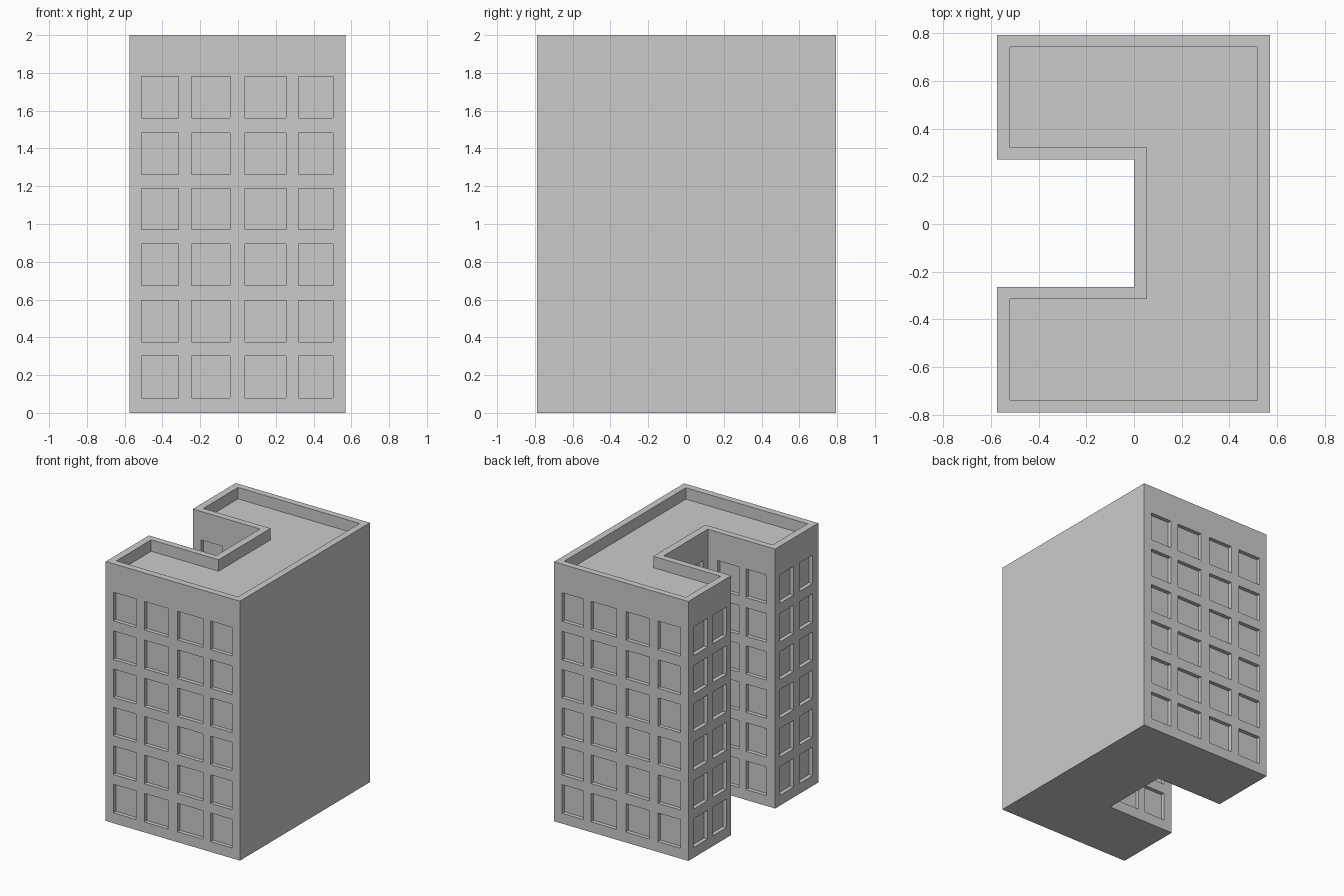
import bpy, bmesh

if "Cube" in bpy.data.objects:
    bpy.data.objects.remove(bpy.data.objects["Cube"])

DEPTH, OUT = 0.03, 0.02  # window recess and cutter overshoot
ROWS = [(0.08, 0.30), (0.375, 0.595), (0.675, 0.893), (0.97, 1.188), (1.262, 1.482), (1.56, 1.78)]


def prism(bm, profile, z0, z1):
    """Extrude a counter-clockwise profile from z0 to z1."""
    face = bm.faces.new([bm.verts.new((x, y, z0)) for x, y in profile])
    geom = bmesh.ops.extrude_face_region(bm, geom=[face], use_keep_orig=True)["geom"]
    bmesh.ops.translate(bm, vec=(0, 0, z1 - z0),
                        verts=[v for v in geom if isinstance(v, bmesh.types.BMVert)])


def make(name, bm):
    bmesh.ops.recalc_face_normals(bm, faces=bm.faces)
    mesh = bpy.data.meshes.new(name)
    bm.to_mesh(mesh)
    bm.free()
    ob = bpy.data.objects.new(name, mesh)
    bpy.context.collection.objects.link(ob)
    return ob


def u_shape(x0, x1, y0, y1, nx, ny0, ny1):
    """U-shaped plan with its courtyard open towards -x."""
    return [(x0, y0), (x1, y0), (x1, y1), (x0, y1),
            (x0, ny1), (nx, ny1), (nx, ny0), (x0, ny0)]


def box(bm, x0, x1, y0, y1, z0, z1):
    prism(bm, [(x0, y0), (x1, y0), (x1, y1), (x0, y1)], z0, z1)


# building body
bm = bmesh.new()
prism(bm, u_shape(-0.575, 0.57, -0.79, 0.793, 0.0, -0.265, 0.27), 0, 2)
building = make("building", bm)

# sunken roof inside the parapet
cut = bmesh.new()
prism(cut, u_shape(-0.52, 0.518, -0.738, 0.743, 0.055, -0.315, 0.32), 1.912, 2.05)

# window columns: wall position, outward direction, horizontal spans
long_wall = [(-0.51, -0.315), (-0.245, -0.042), (0.038, 0.255), (0.32, 0.503)]
court_side = [(-0.503, -0.325), (-0.265, -0.085)]
y_walls = [(-0.79, -1, long_wall), (0.793, 1, long_wall),
           (-0.265, 1, court_side), (0.27, -1, court_side)]
x_walls = [(-0.575, -1, [(-0.72, -0.56), (-0.49, -0.325), (0.33, 0.495), (0.56, 0.73)]),
           (0.0, -1, [(-0.205, -0.04), (0.04, 0.21)])]

for z0, z1 in ROWS:
    for pos, out, spans in y_walls:
        lo, hi = sorted((pos - out * DEPTH, pos + out * OUT))
        for a, b in spans:
            box(cut, a, b, lo, hi, z0, z1)
    for pos, out, spans in x_walls:
        lo, hi = sorted((pos - out * DEPTH, pos + out * OUT))
        for a, b in spans:
            box(cut, lo, hi, a, b, z0, z1)
cutter = make("window_and_roof_cutter", cut)
cutter.hide_render = True
cutter.display_type = 'WIRE'

# carve windows and roof, then drop the cutter
mod = building.modifiers.new("recesses", 'BOOLEAN')
mod.operation = 'DIFFERENCE'
mod.solver = 'EXACT'
mod.object = cutter
bpy.context.view_layer.objects.active = building
building.select_set(True)
bpy.ops.object.modifier_apply(modifier=mod.name)
bpy.data.objects.remove(cutter)
